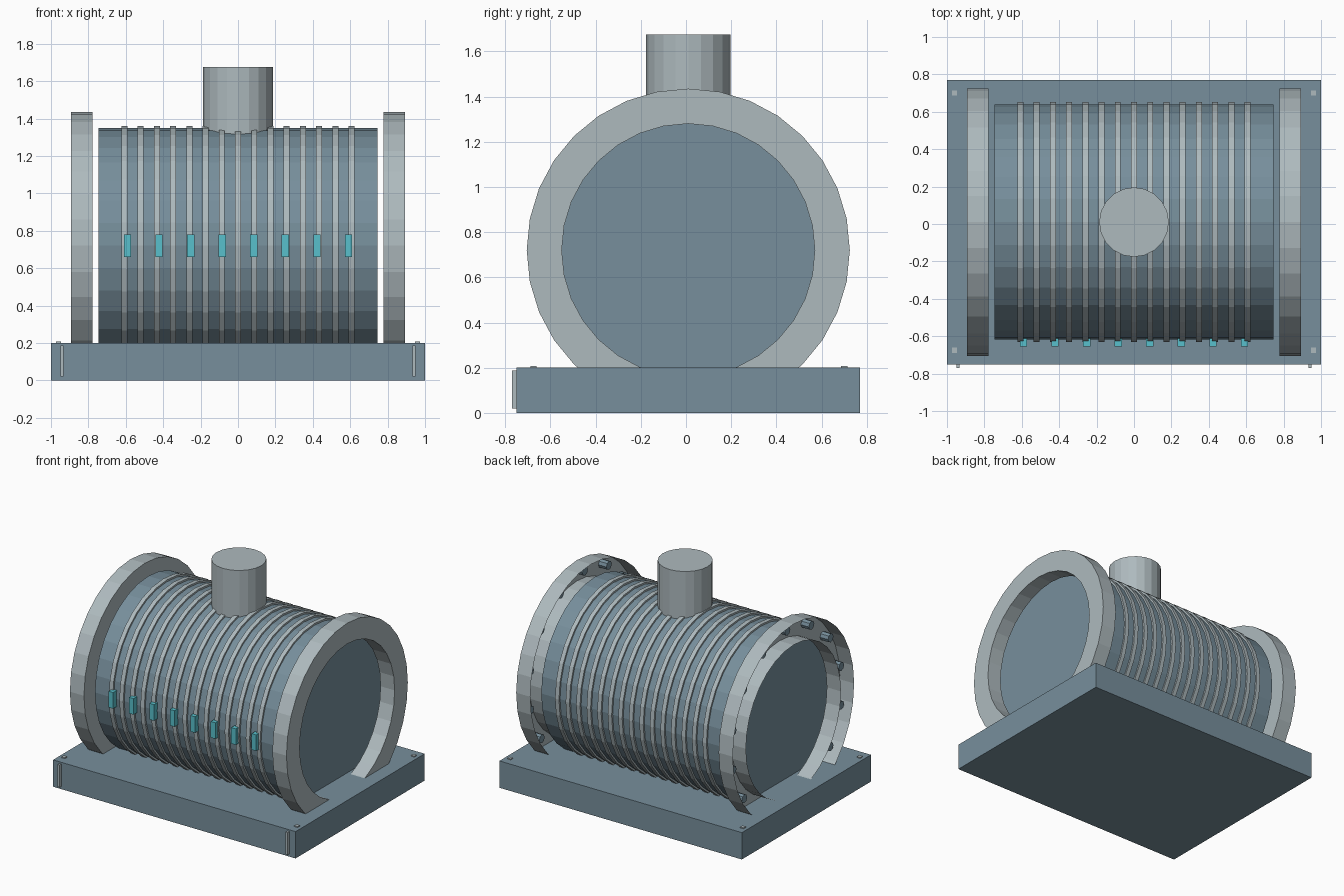
import bpy, bmesh, math
from mathutils import Matrix, Vector

default = bpy.data.objects.get("Cube")
if default:
    bpy.data.objects.remove(default, do_unlink=True)


def material(name, rgb):
    """Flat material from an sRGB colour in 0..255."""
    lin = [((c / 255 + 0.055) / 1.055) ** 2.4 for c in rgb]
    mat = bpy.data.materials.new(name)
    mat.use_nodes = True
    mat.diffuse_color = (*lin, 1)
    bsdf = mat.node_tree.nodes["Principled BSDF"]
    bsdf.inputs["Base Color"].default_value = (*lin, 1)
    bsdf.inputs["Roughness"].default_value = 0.7
    return mat


BLUE = material("blue grey paint", (119, 143, 156))
LIGHT = material("light grey metal", (174, 186, 190))
TEAL = material("teal indicator", (88, 192, 204))

AXIS_Y, AXIS_Z = 0.01, 0.72       # drum axis, running along x
SIDES = 32


def finish(name, bm, mat):
    bmesh.ops.recalc_face_normals(bm, faces=bm.faces)
    mesh = bpy.data.meshes.new(name)
    bm.to_mesh(mesh)
    bm.free()
    mesh.materials.append(mat)
    obj = bpy.data.objects.new(name, mesh)
    bpy.context.collection.objects.link(obj)
    return obj


def box(name, lo, hi, mat):
    lo, hi = Vector(lo), Vector(hi)
    bm = bmesh.new()
    size = hi - lo
    bmesh.ops.create_cube(bm, size=1, matrix=Matrix.Translation((lo + hi) / 2) @ Matrix.Diagonal((*size, 1)))
    return finish(name, bm, mat)


def cylinder(name, centre, radius, length, sides, mat, along_x=True):
    bm = bmesh.new()
    turn = Matrix.Rotation(math.pi / 2, 4, 'Y') if along_x else Matrix.Identity(4)
    bmesh.ops.create_cone(bm, cap_ends=True, segments=sides, radius1=radius, radius2=radius,
                          depth=length, matrix=Matrix.Translation(centre) @ turn)
    return finish(name, bm, mat)


def lathe(name, profile, mat):
    """Spin (x, radius) points round the drum axis."""
    bm = bmesh.new()
    verts = [bm.verts.new((x, AXIS_Y, AXIS_Z + r)) for x, r in profile]
    edges = [bm.edges.new(pair) for pair in zip(verts, verts[1:])]
    bmesh.ops.spin(bm, geom=verts + edges, cent=(0, AXIS_Y, AXIS_Z), axis=(1, 0, 0),
                   angle=math.tau, steps=SIDES, use_merge=True)
    bmesh.ops.remove_doubles(bm, verts=bm.verts, dist=0.0005)
    return finish(name, bm, mat)


# Base slab
box("base", (-1, -0.75, 0), (1, 0.77, 0.2), BLUE)

# Corner studs on the base and upright strips on its front edge
for side, label in ((-1, "right"), (1, "left")):
    for y, end in ((-0.675, "front"), (0.70, "back")):
        x = 0.96 * side
        box(f"{end}_{label}_stud", (x - 0.014, y - 0.014, 0.19), (x + 0.014, y + 0.014, 0.207), LIGHT)
    x = 0.94 * side
    box(f"{label}_front_strip", (x - 0.008, -0.77, 0.02), (x + 0.008, -0.745, 0.187), LIGHT)

# Drum and its raised ribs
cylinder("drum", (0, AXIS_Y, AXIS_Z), 0.628, 1.494, SIDES, BLUE)
for i in range(15):
    x = -0.608 + i * 1.216 / 14
    cylinder(f"rib_{i + 1}", (x, AXIS_Y, AXIS_Z), 0.641, 0.032, SIDES, LIGHT)

# End flanges: channel rings open towards -x, with a circle of bolts inside
BOLTS = 14
for side, label in ((-1, "right"), (1, "left")):
    mid, half = 0.835 * side, 0.058
    lathe(f"{label}_flange", [(mid - half, 0.715), (mid + half, 0.715),
                              (mid + half, 0.56), (mid - half, 0.56)], LIGHT)
    for i in range(BOLTS):
        a = math.pi / 2 + i * math.tau / BOLTS
        centre = (mid + 0.023, AXIS_Y + 0.65 * math.cos(a), AXIS_Z + 0.65 * math.sin(a))
        cylinder(f"{label}_flange_bolt_{i + 1}", centre, 0.032, 0.066, 8, BLUE)

# Chimney
cylinder("chimney", (0, AXIS_Y, 1.4625), 0.186, 0.425, 20, LIGHT, along_x=False)

# Row of indicators along the front of the drum
for i in range(8):
    x = -0.59 + i * 1.18 / 7
    box(f"indicator_{i + 1}", (x - 0.019, -0.655, 0.66), (x + 0.019, -0.6, 0.78), TEAL)
